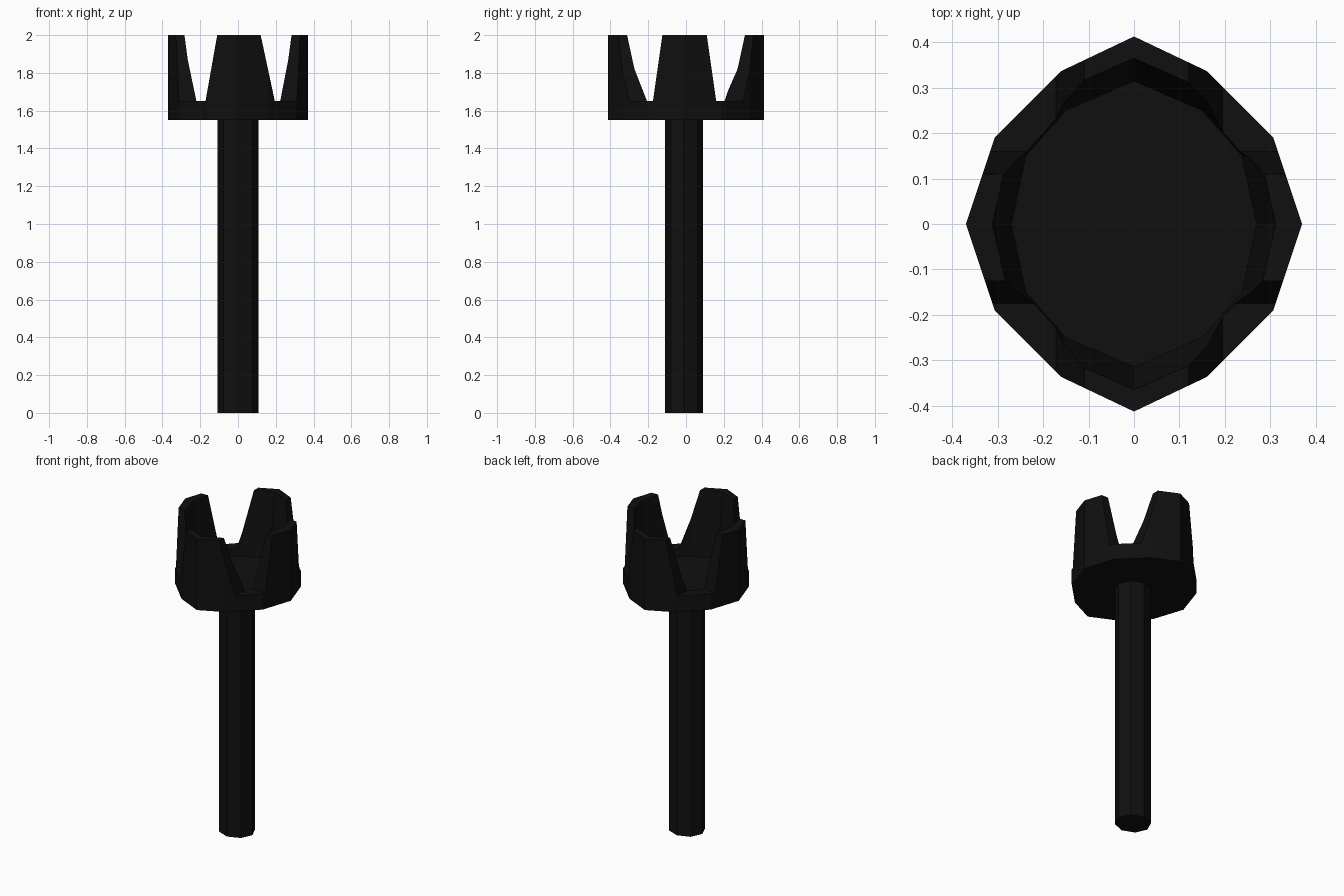
import bpy, bmesh, math

if "Cube" in bpy.data.objects:
    bpy.data.objects.remove(bpy.data.objects["Cube"])

black = bpy.data.materials.new("black")
black.diffuse_color = (0.005, 0.005, 0.005, 1)
black.use_nodes = True
black.node_tree.nodes["Principled BSDF"].inputs["Base Color"].default_value = black.diffuse_color


def make_object(name, loops, close=False):
    """Skin a stack of equal-length vertex loops and cap both ends."""
    bm = bmesh.new()
    rings = [[bm.verts.new(p) for p in loop] for loop in loops]
    n = len(rings[0])
    for a, b in zip(rings, rings[1:]):
        for i in range(n):
            j = (i + 1) % n
            bm.faces.new((a[i], a[j], b[j], b[i]))
    bm.faces.new(rings[0][::-1])
    bm.faces.new(rings[-1])
    bmesh.ops.recalc_face_normals(bm, faces=bm.faces)
    mesh = bpy.data.meshes.new(name)
    bm.to_mesh(mesh)
    bm.free()
    mesh.materials.append(black)
    obj = bpy.data.objects.new(name, mesh)
    bpy.context.collection.objects.link(obj)
    return obj


def mirrored_loop(quarter, z):
    """Quarter outline from +x to +y, mirrored to a full twelve-sided loop."""
    half = quarter + [(-x, y) for x, y in quarter[-2::-1]]
    full = half + [(x, -y) for x, y in half[-2:0:-1]]
    return [(x, y, z) for x, y in full]


# Shaft: eight-sided post
shaft_ring = [(0.108 * math.cos(i * math.pi / 4),
               -0.01 + 0.1 * math.sin(i * math.pi / 4)) for i in range(8)]
make_object("shaft", [[(x, y, z) for x, y in shaft_ring] for z in (0, 1.56)])

# Cup: outer wall, sloped inner wall and recessed floor
outer = [(0.37, 0.005), (0.307, 0.19), (0.16, 0.337), (0, 0.413)]
outer[0] = (0.37, 0)
inner_top = [(0.312, 0), (0.28, 0.14), (0.165, 0.292), (0, 0.365)]
inner_floor = [(0.27, 0), (0.238, 0.15), (0.15, 0.25), (0, 0.315)]
cup = make_object("pronged_cup", [
    mirrored_loop(outer, 1.55),
    mirrored_loop(outer, 2.0),
    mirrored_loop(inner_top, 2.0),
    mirrored_loop(inner_floor, 1.6),
])

# Tapered notches at the four diagonals leave four prongs
BASE, TOP = 1.65, 2.1
right, left = (0.195, 0.12), (-0.172, -0.11)
back, front = (0.16, 0.11), (-0.175, -0.125)


def at_height(edge, z):
    return edge[0] + (edge[1] - edge[0]) * (z - BASE) / (2.0 - BASE)


for x_name, xe in (("right", right), ("left", left)):
    for y_name, ye in (("back", back), ("front", front)):
        far_x = math.copysign(0.6, xe[0])
        far_y = math.copysign(0.6, ye[0])
        loops = []
        for z in (BASE, TOP):
            x, y = at_height(xe, z), at_height(ye, z)
            loops.append([(x, y, z), (far_x, y, z), (far_x, far_y, z), (x, far_y, z)])
        cutter = make_object(f"notch_cutter_{y_name}_{x_name}", loops)
        cutter.hide_render = True
        cutter.hide_viewport = True
        cutter.display_type = 'WIRE'
        mod = cup.modifiers.new(f"notch_{y_name}_{x_name}", 'BOOLEAN')
        mod.operation = 'DIFFERENCE'
        mod.solver = 'EXACT'
        mod.object = cutter
